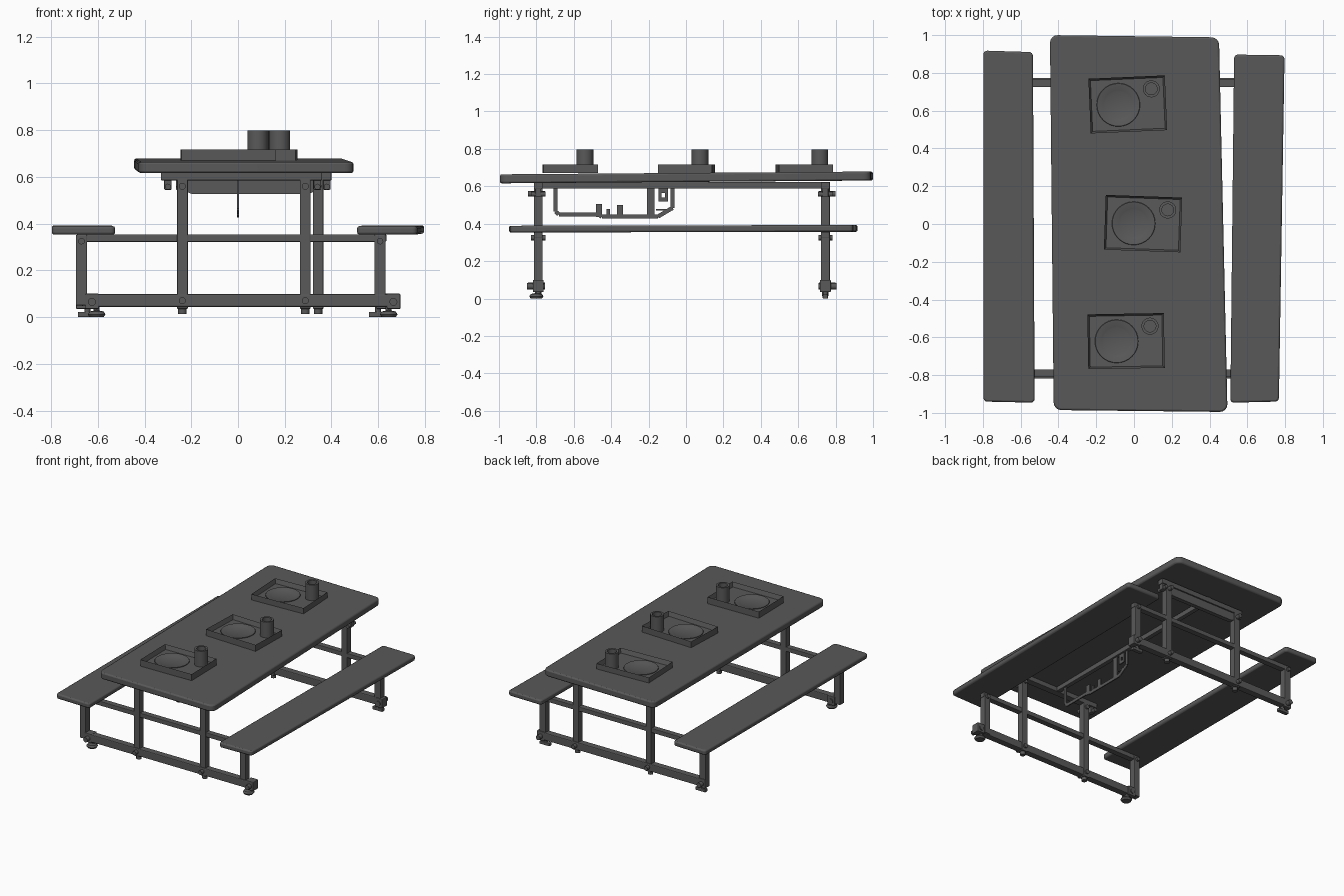
import bpy, bmesh, math
from mathutils import Vector, Matrix

if "Cube" in bpy.data.objects:
    bpy.data.objects.remove(bpy.data.objects["Cube"], do_unlink=True)

grey = bpy.data.materials.new("dark_grey")
grey.use_nodes = True
colour = (0.1, 0.1, 0.1, 1)
grey.diffuse_color = colour
grey.node_tree.nodes["Principled BSDF"].inputs["Base Color"].default_value = colour


def finish(bm, name, bevel=0, smooth=False):
    bmesh.ops.recalc_face_normals(bm, faces=bm.faces)
    mesh = bpy.data.meshes.new(name)
    bm.to_mesh(mesh)
    bm.free()
    mesh.materials.append(grey)
    ob = bpy.data.objects.new(name, mesh)
    bpy.context.collection.objects.link(ob)
    if bevel:
        mod = ob.modifiers.new("soft_edges", "BEVEL")
        mod.width, mod.segments, mod.limit_method = bevel, 2, "ANGLE"
    if smooth:
        bpy.ops.object.select_all(action="DESELECT")
        ob.select_set(True)
        bpy.context.view_layer.objects.active = ob
        bpy.ops.object.shade_smooth_by_angle(angle=math.radians(35))
    return ob


def box(name, x, y, z, bevel=0.004):
    """Box from (min, max) pairs."""
    bm = bmesh.new()
    bmesh.ops.create_cube(bm, size=1)
    for v in bm.verts:
        v.co = [(lo + hi) / 2 + c * (hi - lo) for c, (lo, hi) in zip(v.co, (x, y, z))]
    return finish(bm, name, bevel)


def prism(name, outline, depth, bevel=0):
    """Extrude a closed outline along a vector."""
    bm = bmesh.new()
    face = bm.faces.new([bm.verts.new(p) for p in outline])
    new = bmesh.ops.extrude_face_region(bm, geom=[face])["geom"]
    for v in new:
        if isinstance(v, bmesh.types.BMVert):
            v.co += Vector(depth)
    return finish(bm, name, bevel)


def slab(name, corners, z_front, z_back, thick, radius):
    """Board with rounded corners that may tilt from front to back."""
    bm = bmesh.new()
    rings = []
    for top in (0, 1):
        rings.append([bm.verts.new((x, y, (z_front if y < 0 else z_back) + top * thick))
                      for x, y in corners])
    low, high = rings
    bm.faces.new(low)
    bm.faces.new(high)
    for i in range(4):
        j = (i + 1) % 4
        bm.faces.new((low[i], low[j], high[j], high[i]))
    posts = [bm.edges.get((a, b)) for a, b in zip(low, high)]
    bmesh.ops.bevel(bm, geom=posts, offset=radius, segments=4, profile=0.5, affect="EDGES")
    return finish(bm, name, 0.009, True)


def cylinder(name, pos, r, h, axis="Z", sides=24):
    bm = bmesh.new()
    bmesh.ops.create_cone(bm, cap_ends=True, segments=sides, radius1=r, radius2=r, depth=h)
    if axis == "Y":
        bmesh.ops.rotate(bm, verts=bm.verts, matrix=Matrix.Rotation(math.pi / 2, 3, "X"))
    bmesh.ops.translate(bm, verts=bm.verts, vec=pos)
    return finish(bm, name, 0, True)


def lathe(name, profile, pos, sides=32):
    """Revolve (radius, height) points around a vertical axis."""
    bm = bmesh.new()
    vs = [bm.verts.new((r, 0, z)) for r, z in profile]
    edges = [bm.edges.new(p) for p in zip(vs, vs[1:])]
    bmesh.ops.spin(bm, geom=vs + edges, axis=(0, 0, 1), cent=(0, 0, 0),
                   steps=sides, angle=math.tau)
    bmesh.ops.remove_doubles(bm, verts=bm.verts, dist=0.0001)
    bmesh.ops.translate(bm, verts=bm.verts, vec=pos)
    return finish(bm, name, 0, True)


# Table top and benches
slab("table_top", [(-0.425, -0.985), (0.495, -0.995), (0.45, 0.988), (-0.445, 1.0)],
     0.616, 0.631, 0.048, 0.04)
slab("right_bench", [(-0.797, -0.94), (-0.526, -0.946), (-0.535, 0.91), (-0.797, 0.918)],
     0.353, 0.357, 0.036, 0.02)
slab("left_bench", [(0.51, -0.946), (0.767, -0.94), (0.797, 0.893), (0.53, 0.897)],
     0.353, 0.357, 0.036, 0.02)

# Trays, each with a plate and a cup
for label, cx, cy, turn in (("back", -0.033, 0.633, 2.5), ("middle", 0.048, 0.002, -2),
                            ("front", -0.042, -0.62, 1)):
    rot = Matrix.Rotation(math.radians(turn), 4, "Z")
    base = Vector((cx, cy, 0.67))
    bm = bmesh.new()
    bmesh.ops.create_cube(bm, size=1)
    bmesh.ops.scale(bm, verts=bm.verts, vec=(0.405, 0.29, 0.047))
    top = [f for f in bm.faces if f.normal.z > 0.9]
    bmesh.ops.inset_region(bm, faces=top, thickness=0.015)
    bmesh.ops.translate(bm, verts=top[0].verts, vec=(0, 0, -0.032))
    bmesh.ops.transform(bm, verts=bm.verts, matrix=Matrix.Translation(base + Vector((0, 0, 0.0235))) @ rot)
    finish(bm, label + "_tray")
    lathe(label + "_plate", [(0, 0.017), (0.072, 0.017), (0.077, 0.019), (0.113, 0.025),
                             (0.115, 0.022), (0.08, 0.012), (0, 0.012)],
          base + rot @ Vector((-0.05, 0, 0)))
    lathe(label + "_cup", [(0, 0.012), (0.045, 0.012), (0.045, 0.128), (0.031, 0.128),
                           (0.031, 0.035), (0, 0.035)],
          base + rot @ Vector((0.128, 0.077, 0)))

# End frames: inner posts, outer posts, cross bars, floor beam and bolts
for label, cy, out, inner, floor, head in (
        ("front", -0.79, -1, (-0.238, 0.288), (-0.65, 0.695), (-0.33, 0.36)),
        ("back", 0.745, 1, (-0.238, 0.343), (-0.69, 0.65), (-0.28, 0.4))):
    y = (cy - 0.024, cy + 0.024)
    for side, x in zip(("right", "left"), inner):
        box(f"{label}_{side}_table_leg", (x - 0.023, x + 0.023), y, (0.035, 0.6))
        for z in (0.07, 0.56):
            cylinder(f"{label}_{side}_leg_bolt", (x, cy + out * 0.01, z), 0.015, 0.09, "Y", 12)
        cylinder(f"{label}_{side}_leg_foot", (x, cy, 0.028), 0.018, 0.03, sides=12)
    for side, x in (("right", -0.67), ("left", 0.608)):
        box(f"{label}_{side}_bench_leg", (x - 0.024, x + 0.024), y, (0.05, 0.352))
        cylinder(f"{label}_{side}_bench_bolt", (x, cy, 0.325), 0.014, 0.075, "Y", 12)
    box(label + "_seat_bar", (-0.69, 0.635), (cy - 0.021, cy + 0.021), (0.322, 0.354))
    beam = (cy + 0.005 * out - 0.024, cy + 0.005 * out + 0.024)
    box(label + "_floor_beam", floor, beam, (0.043, 0.098), 0.006)
    box(label + "_head_bar", head, (cy - 0.024, cy + 0.024), (0.585, 0.622))
    for x in (head[0] + 0.03, head[1] - 0.02):
        box(label + "_head_bracket", (x - 0.016, x + 0.016), (cy - 0.016, cy + 0.016), (0.545, 0.59))
        cylinder(label + "_head_bolt", (x, cy, 0.558), 0.013, 0.08, "Y", 12)

    # End blocks and feet
    for side, x in (("right", floor[0] + 0.025), ("left", floor[1] - 0.03)):
        box(f"{label}_{side}_end_block", (x - 0.028, x + 0.03), (cy - 0.029, cy + 0.029),
            (0.035, 0.1))
        cylinder(f"{label}_{side}_end_bolt", (x, cy + out * 0.012, 0.065), 0.017, 0.095, "Y", 12)
        fx = x - 0.02 if side == "left" else x + 0.02
        cylinder(f"{label}_{side}_foot_stem", (fx, cy, 0.03), 0.013, 0.035, sides=12)
        if label == "front":
            lathe(f"{label}_{side}_foot_pad", [(0, 0), (0.03, 0), (0.038, 0.012),
                                               (0.03, 0.024), (0, 0.03)], (fx, cy - 0.01, 0), 16)
        else:
            box(f"{label}_{side}_foot_pad", (fx - 0.04, fx + 0.04), (cy - 0.014, cy + 0.014),
                (0.0, 0.022))

# Stiffening plate on the back frame
prism("back_gusset", [(-0.24, 0.73, 0.59), (0.345, 0.73, 0.59), (0.345, 0.73, 0.545),
                      (0.3, 0.73, 0.526), (-0.195, 0.73, 0.526), (-0.24, 0.73, 0.545)],
      (0, 0.03, 0))

# Rail under the table
box("under_rail", (-0.016, 0.016), (-0.79, 0.77), (0.588, 0.624))


# Thin skeletal hanger under the rail
def strip(p, q, width):
    a, b = Vector((-0.004, *p)), Vector((-0.004, *q))
    side = Vector((1, 0, 0)).cross((b - a).normalized()) * width / 2
    prism("hanger_strip", [a - side, b - side, b + side, a + side], (0.008, 0, 0))


outline = [(-0.698, 0.6), (-0.698, 0.465), (-0.68, 0.45), (-0.47, 0.45), (-0.45, 0.438),
           (-0.15, 0.438), (-0.072, 0.485), (-0.072, 0.6)]
for p, q in zip(outline, outline[1:]):
    strip(p, q, 0.022)
strip((-0.188, 0.6), (-0.188, 0.43), 0.04)
strip((-0.16, 0.474), (-0.07, 0.474), 0.008)
for y, z, width in ((-0.465, 0.505, 0.034), (-0.415, 0.48, 0.018), (-0.352, 0.5, 0.032)):
    strip((y, z), (y, 0.435), width)

# Hanger tab with a hole
for y in (-0.138, -0.105):
    strip((y, 0.6), (y, 0.52), 0.016)
for z0, z1 in ((0.6, 0.563), (0.54, 0.518)):
    strip((-0.122, z0), (-0.122, z1), 0.03)
